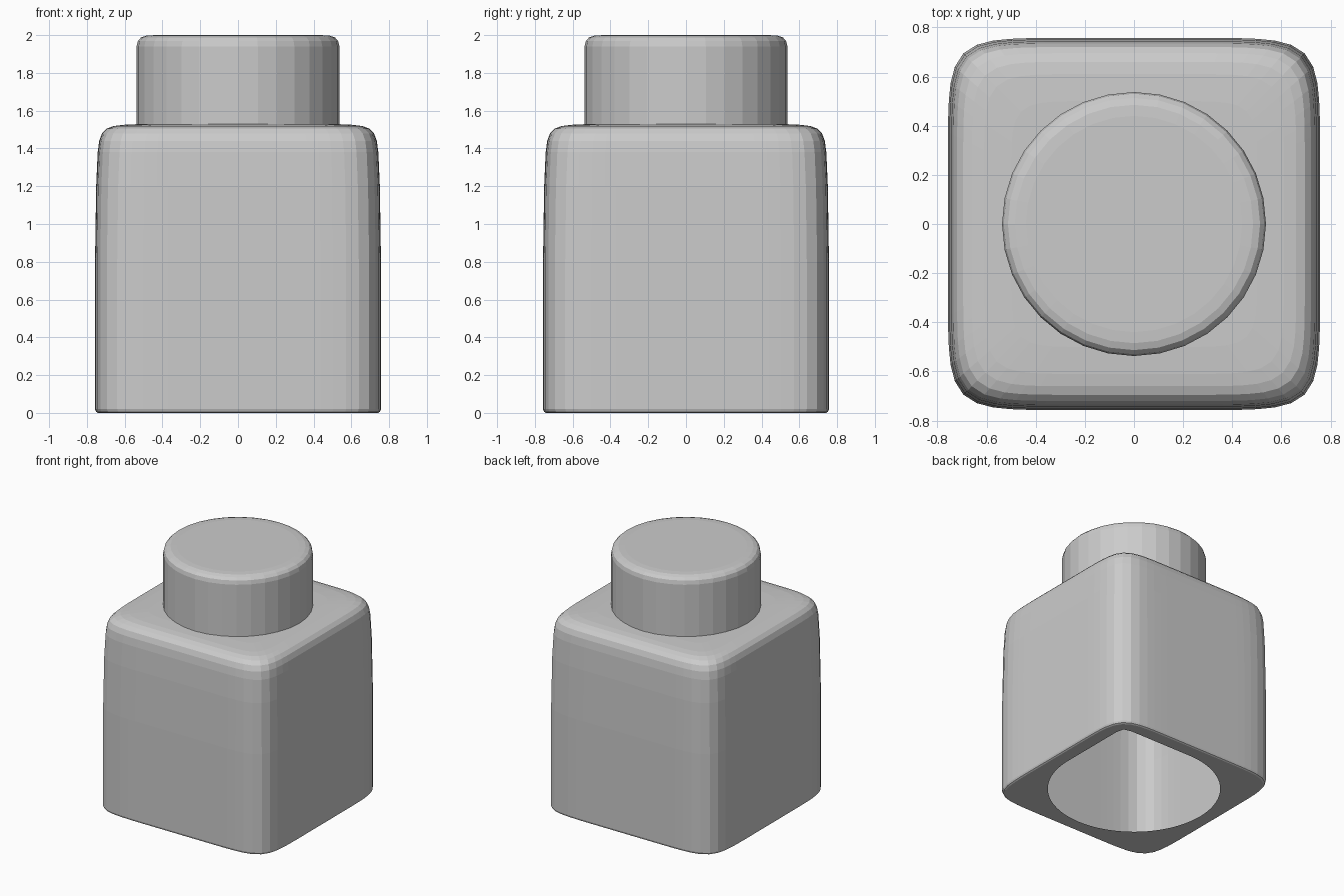
import bpy, bmesh, math

cube = bpy.data.objects.get("Cube")
if cube:
    bpy.data.objects.remove(cube, do_unlink=True)

grey = bpy.data.materials.new("light_grey")
grey.use_nodes = True
colour = (0.6, 0.6, 0.6, 1)
grey.diffuse_color = colour
grey.node_tree.nodes["Principled BSDF"].inputs["Base Color"].default_value = colour


def squircle(angle, half, power):
    c, s = abs(math.cos(angle)), abs(math.sin(angle))
    return half / (c ** power + s ** power) ** (1 / power)


def loft(name, outlines, segments, cap_end):
    """Skin a stack of (z, radius function) outlines; the last may be capped."""
    bm = bmesh.new()
    rings = []
    for z, radius in outlines:
        ring = []
        for i in range(segments):
            a = math.tau * i / segments
            r = radius(a)
            ring.append(bm.verts.new((r * math.cos(a), r * math.sin(a), z)))
        rings.append(ring)
    for low, high in zip(rings, rings[1:]):
        for i in range(segments):
            j = (i + 1) % segments
            bm.faces.new((low[i], low[j], high[j], high[i]))
    if cap_end:
        bm.faces.new(rings[-1])
    mesh = bpy.data.meshes.new(name)
    bm.to_mesh(mesh)
    bm.free()
    mesh.materials.append(grey)
    obj = bpy.data.objects.new(name, mesh)
    bpy.context.collection.objects.link(obj)
    return obj


def hole(angle):
    # Round opening drawn out into one corner
    power = 28 if 0 < angle < math.pi / 2 else 2
    return squircle(angle, 0.64, power)


def body_outline(half):
    return lambda a: squircle(a, half, 8)


# Hollow body: pierced floor, softly bulging sides, rounded shoulders
profile = [(0, 0.742), (0.006, 0.752), (0.02, 0.757), (0.8, 0.757),
           (1.2, 0.751), (1.38, 0.743), (1.44, 0.735), (1.48, 0.72),
           (1.505, 0.695), (1.518, 0.66), (1.525, 0.61), (1.53, 0.5)]
outlines = [(0, hole)] + [(z, body_outline(h)) for z, h in profile]
loft("body", outlines, 96, True)

# Round stud with a softened top rim
stud_profile = [(1.525, 0.537), (1.94, 0.537), (1.97, 0.53),
                (1.988, 0.513), (1.997, 0.485), (2, 0.44)]
stud = [(z, lambda a, r=r: r) for z, r in stud_profile]
loft("stud", stud, 32, True)
